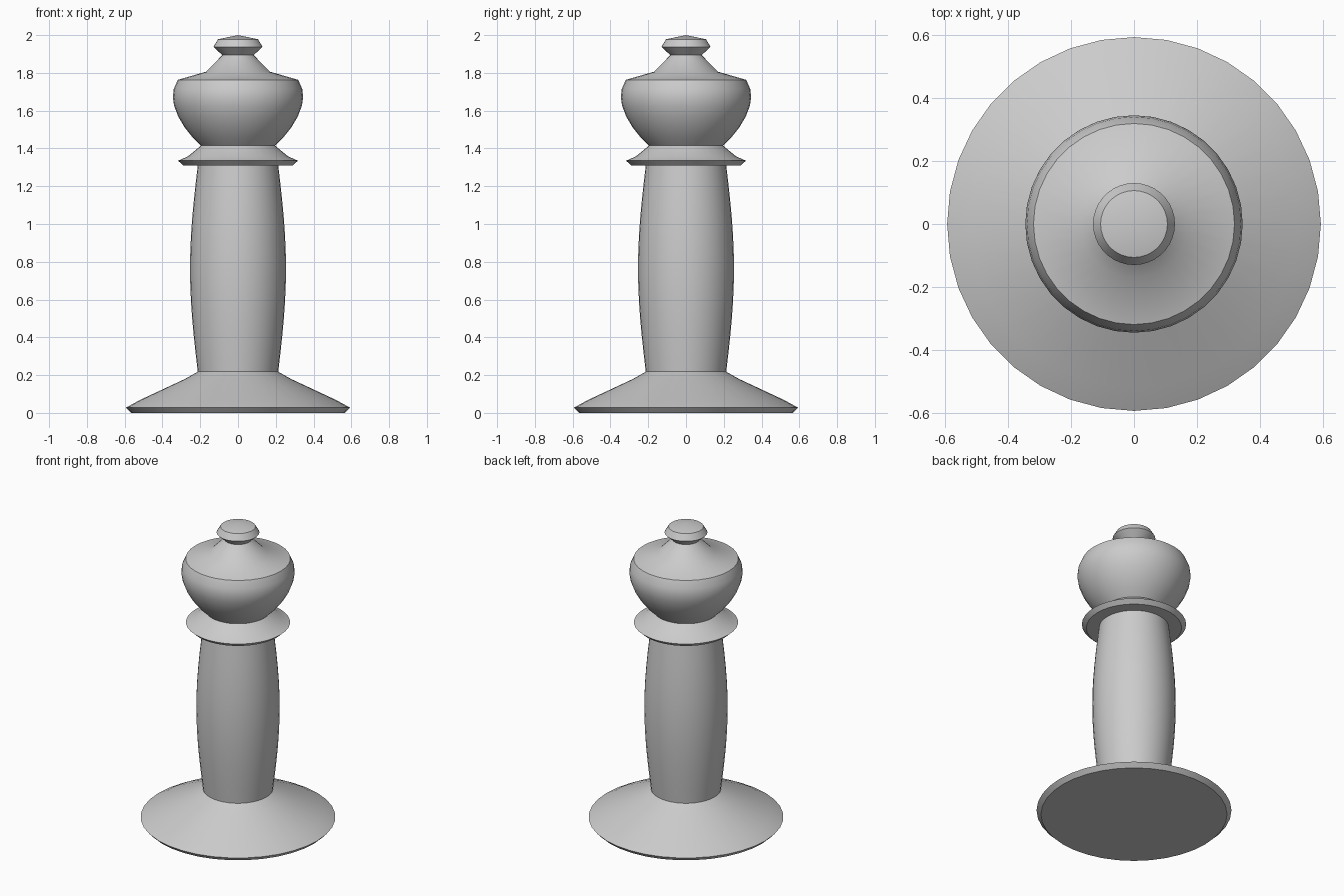
import bpy
import bmesh
import math

SIDES = 36

if "Cube" in bpy.data.objects:
    bpy.data.objects.remove(bpy.data.objects["Cube"], do_unlink=True)

grey = bpy.data.materials.new("plain grey")
grey.use_nodes = True
colour = (0.6, 0.6, 0.6, 1.0)
grey.diffuse_color = colour
grey.node_tree.nodes["Principled BSDF"].inputs["Base Color"].default_value = colour


def arc(start, end, bulge, steps):
    """Straight run from start to end, swollen outwards by a sine."""
    points = []
    for i in range(steps + 1):
        t = i / steps
        r = start[0] + (end[0] - start[0]) * t + bulge * math.sin(math.pi * t)
        points.append((r, start[1] + (end[1] - start[1]) * t))
    return points


def turned(name, profile):
    """Turn a (radius, height) profile around the z axis."""
    bm = bmesh.new()
    verts = [bm.verts.new((r, 0, z)) for r, z in profile]
    edges = [bm.edges.new(pair) for pair in zip(verts, verts[1:])]
    bmesh.ops.spin(bm, geom=verts + edges, cent=(0, 0, 0), axis=(0, 0, 1),
                   angle=math.tau, steps=SIDES)
    bmesh.ops.remove_doubles(bm, verts=bm.verts, dist=0.0005)
    bmesh.ops.recalc_face_normals(bm, faces=bm.faces)
    # Open shells: keep the normals pointing away from the axis
    if sum(f.normal.x * f.calc_center_median().x
           + f.normal.y * f.calc_center_median().y for f in bm.faces) < 0:
        bmesh.ops.reverse_faces(bm, faces=bm.faces)
    mesh = bpy.data.meshes.new(name)
    bm.to_mesh(mesh)
    bm.free()
    mesh.materials.append(grey)
    obj = bpy.data.objects.new(name, mesh)
    bpy.context.collection.objects.link(obj)
    bpy.ops.object.select_all(action="DESELECT")
    obj.select_set(True)
    bpy.context.view_layer.objects.active = obj
    bpy.ops.object.shade_smooth_by_angle(angle=math.radians(33))


# Flared foot with a flat underside
turned("base", [(0, 0), (0.566, 0), (0.593, 0.028), (0.52, 0.068),
                (0.28, 0.18), (0.213, 0.218)])

# Gently swelling shaft
turned("column", arc((0.213, 0.218), (0.213, 1.31), 0.041, 12))

# Thin sloping ring under the head
turned("collar", [(0.213, 1.31), (0.29, 1.31), (0.317, 1.335),
                  (0.265, 1.358), (0.196, 1.415)])

# Rounded head
turned("head", [(0.196, 1.415), (0.24, 1.458), (0.283, 1.512), (0.317, 1.57),
                (0.338, 1.625), (0.345, 1.67), (0.34, 1.715), (0.319, 1.763)])

# Sloping lid rising to the neck
turned("lid", [(0.319, 1.763), (0.17, 1.806), (0.083, 1.894)])

# Finial
turned("knob", [(0.083, 1.894), (0.13, 1.938), (0.106, 1.978), (0, 2.0)])
